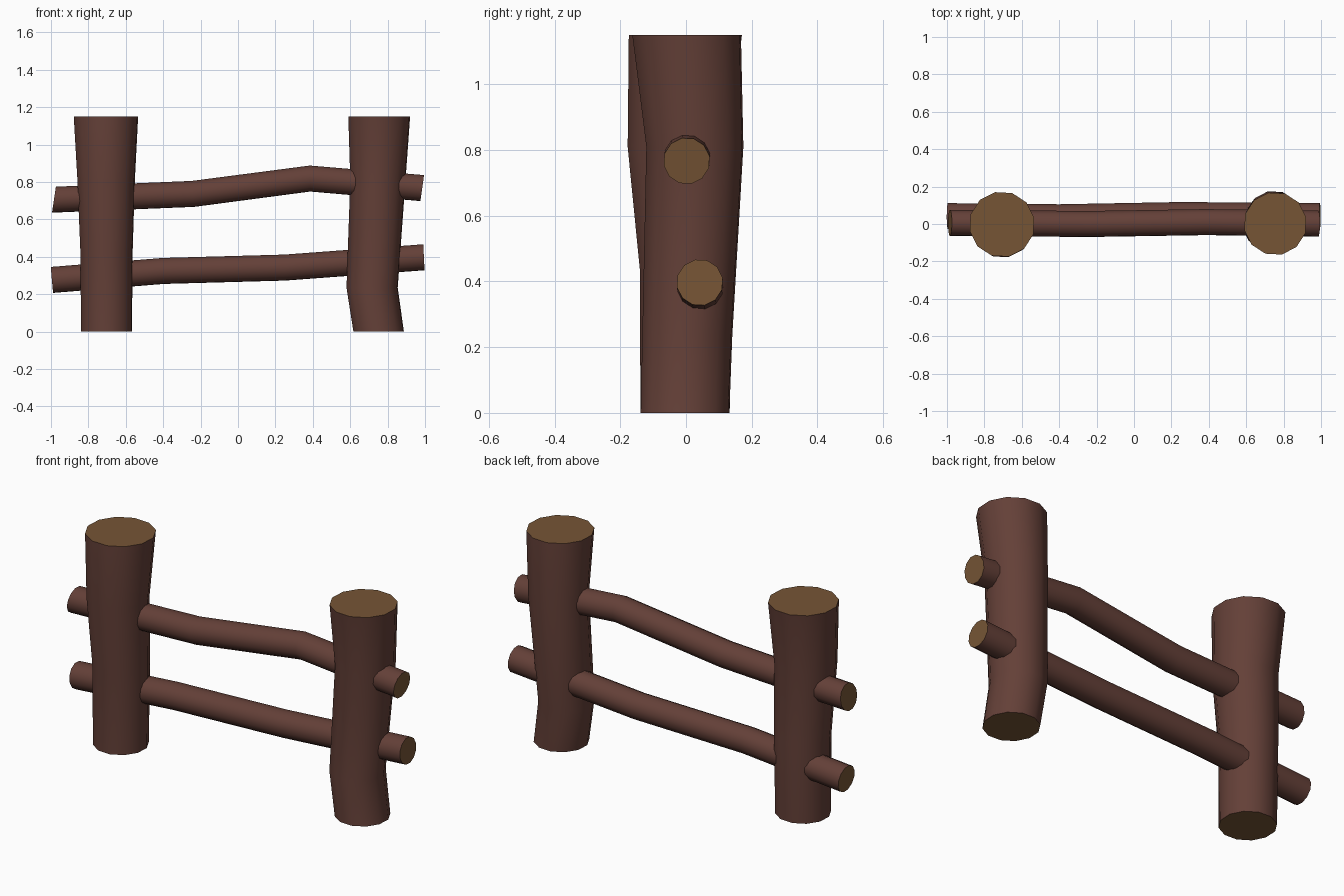
import bpy, bmesh, math
from mathutils import Vector

cube = bpy.data.objects.get("Cube")
if cube:
    bpy.data.objects.remove(cube)

SIDES = 12


def material(name, color):
    m = bpy.data.materials.new(name)
    m.use_nodes = True
    m.diffuse_color = (*color, 1)
    bsdf = m.node_tree.nodes["Principled BSDF"]
    bsdf.inputs["Base Color"].default_value = (*color, 1)
    bsdf.inputs["Roughness"].default_value = 0.9
    return m


bark = material("bark_brown", (0.127, 0.051, 0.039))
cut_wood = material("cut_wood", (0.18, 0.09, 0.036))


def log(name, stations, u, v, lean, turn):
    """Loft rings of (x, y, z, radius, skew); u and v span the ring, lean is the skew axis."""
    bm = bmesh.new()
    rings = []
    for x, y, z, r, skew in stations:
        ring = []
        for i in range(SIDES):
            a = math.tau * (i + turn) / SIDES
            offset = u * math.cos(a) + v * math.sin(a) + lean * (skew * math.sin(a))
            ring.append(bm.verts.new(Vector((x, y, z)) + offset * r))
        rings.append(ring)
    for low, high in zip(rings, rings[1:]):
        for i in range(SIDES):
            j = (i + 1) % SIDES
            bm.faces.new((low[i], low[j], high[j], high[i]))
    # Sawn ends
    for ring in (rings[0][::-1], rings[-1]):
        bm.faces.new(ring).material_index = 1
    bmesh.ops.recalc_face_normals(bm, faces=bm.faces)
    mesh = bpy.data.meshes.new(name)
    bm.to_mesh(mesh)
    bm.free()
    mesh.materials.append(bark)
    mesh.materials.append(cut_wood)
    obj = bpy.data.objects.new(name, mesh)
    bpy.context.collection.objects.link(obj)
    bpy.ops.object.select_all(action='DESELECT')
    obj.select_set(True)
    bpy.context.view_layer.objects.active = obj
    bpy.ops.object.shade_smooth_by_angle(angle=math.radians(50))


X, Y, Z = Vector((1, 0, 0)), Vector((0, 1, 0)), Vector((0, 0, 1))

# Upright posts, wider at the top
log("right_post", [(-.703, -.003, 0, .139, 0), (-.703, 0, .43, .143, 0),
                   (-.705, -.024, .81, .157, 0), (-.706, -.002, 1.15, .176, 0)],
    X, Y, Z, .4)
log("left_post", [(.752, -.003, 0, .138, 0), (.717, .004, .235, .14, 0),
                  (.748, .027, .81, .151, 0), (.755, .002, 1.15, .169, 0)],
    X, Y, Z, .4)

# Crooked rails running through the posts
log("lower_rail", [(-.995, .042, .276, .071, -.09), (-.4, .036, .324, .071, -.04),
                   (.25, .048, .342, .071, -.04), (.994, .042, .397, .071, -.05)],
    Y, Z, X, .4)
log("upper_rail", [(-.984, .006, .705, .071, .15), (-.24, 0, .736, .071, -.08),
                   (.385, .01, .818, .071, -.02), (.985, .002, .767, .071, .14)],
    Y, Z, X, .4)
